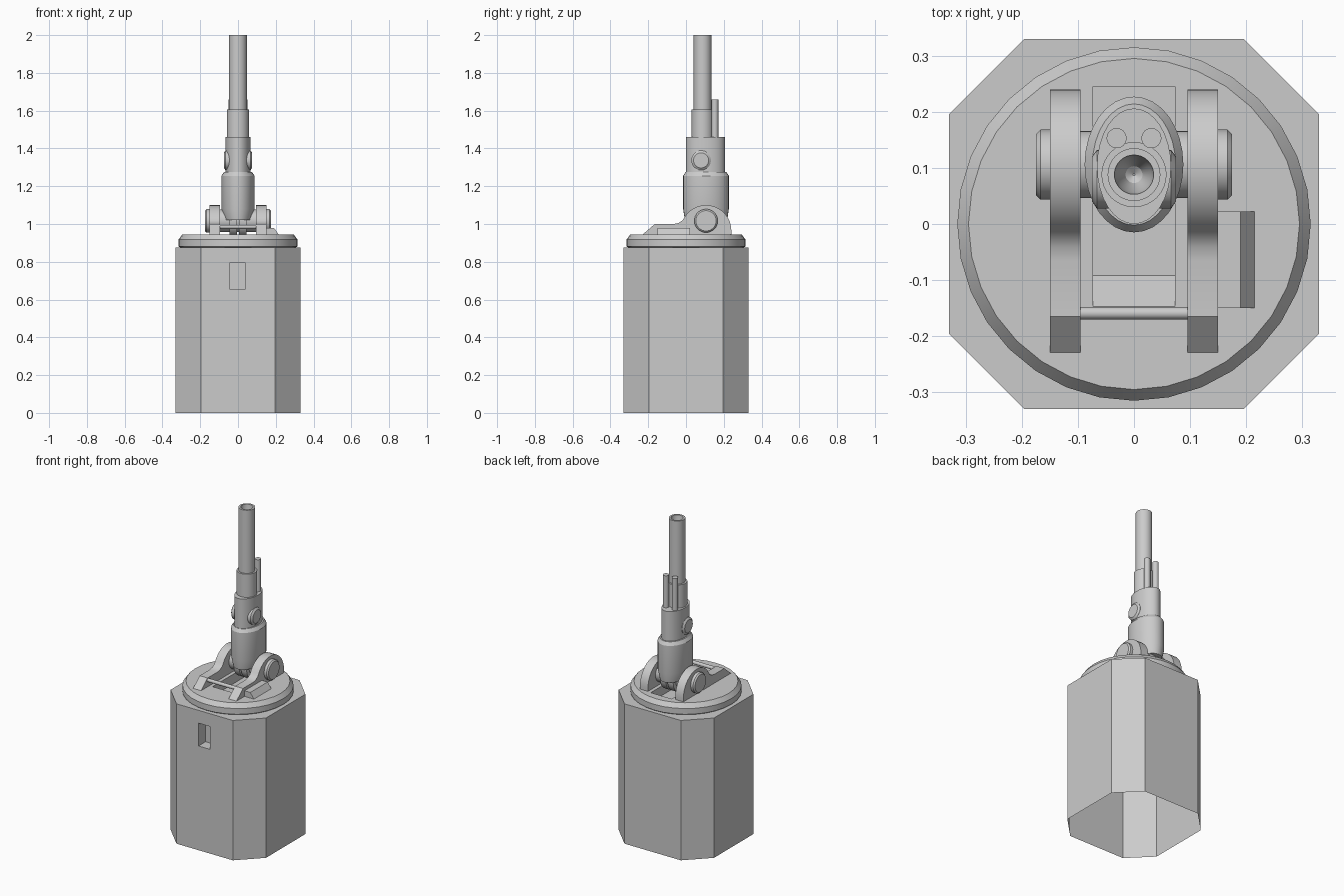
import bpy, bmesh
from math import sin, cos, pi, radians
from mathutils import Matrix, Vector

cube = bpy.data.objects.get("Cube")
if cube:
    bpy.data.objects.remove(cube, do_unlink=True)

GREY = (0.6, 0.6, 0.6, 1)
grey = bpy.data.materials.new("plain grey")
grey.use_nodes = True
grey.diffuse_color = GREY
grey.node_tree.nodes["Principled BSDF"].inputs["Base Color"].default_value = GREY


def finish(name, bm, smooth=True):
    bmesh.ops.recalc_face_normals(bm, faces=bm.faces)
    mesh = bpy.data.meshes.new(name)
    bm.to_mesh(mesh)
    bm.free()
    mesh.materials.append(grey)
    obj = bpy.data.objects.new(name, mesh)
    bpy.context.collection.objects.link(obj)
    if smooth:
        bpy.ops.object.select_all(action="DESELECT")
        obj.select_set(True)
        bpy.context.view_layer.objects.active = obj
        bpy.ops.object.shade_smooth_by_angle(angle=radians(30))
    return obj


def loft(name, rings, centre=(0, 0, 0), sides=32, along_x=False):
    """Stack elliptical rings (height, x radius, y radius) and cap the ends."""
    bm = bmesh.new()
    loops = []
    for h, rx, ry in rings:
        loops.append([bm.verts.new((rx * cos(2 * pi * i / sides),
                                    ry * sin(2 * pi * i / sides), h)) for i in range(sides)])
    for a, b in zip(loops, loops[1:]):
        for i in range(sides):
            j = (i + 1) % sides
            bm.faces.new((a[i], a[j], b[j], b[i]))
    bm.faces.new(loops[0])
    bm.faces.new(loops[-1])
    turn = Matrix.Rotation(pi / 2, 4, "Y") if along_x else Matrix()
    bm.transform(Matrix.Translation(centre) @ turn)
    return finish(name, bm)


def prism(points, place, low, high):
    """Extrude an outline; place(u, v, w) maps it into space."""
    bm = bmesh.new()
    face = bm.faces.new([bm.verts.new(place(u, v, low)) for u, v in points])
    new = bmesh.ops.extrude_face_region(bm, geom=[face])["geom"]
    shift = Vector(place(0, 0, high)) - Vector(place(0, 0, low))
    bmesh.ops.translate(bm, vec=shift, verts=[g for g in new if isinstance(g, bmesh.types.BMVert)])
    bmesh.ops.recalc_face_normals(bm, faces=bm.faces)
    return bm


def upright(x, y, z):
    return (x, y, z)


def sideways(y, z, x):
    return (x, y, z)


def lengthways(x, z, y):
    return (x, y, z)


# Octagonal housing, open underneath, with a slot in the front
W, C, TOP = 0.33, 0.195, 0.875
octagon = [(C, -W), (W, -C), (W, C), (C, W), (-C, W), (-W, C), (-W, -C), (-C, -W)]
bm = prism(octagon, upright, 0, TOP)
bmesh.ops.delete(bm, geom=[f for f in bm.faces if f.normal.z < -0.9], context="FACES_ONLY")
front = next(f for f in bm.faces if f.normal.y < -0.9)
bmesh.ops.inset_individual(bm, faces=[front], thickness=0.1)
for v in front.verts:
    v.co.x = 0.037 if v.co.x > 0 else -0.042
    v.co.z = 0.795 if v.co.z > TOP / 2 else 0.652
inner = bmesh.ops.extrude_discrete_faces(bm, faces=[front])["faces"][0]
rim = list(inner.verts)
bm.verts.ensure_lookup_table()
bmesh.ops.translate(bm, vec=(0, 0.07, 0), verts=rim)
finish("octagonal_housing", bm, smooth=False)

# Turntable with a sunken well, sloped at the front
table = loft("turntable", [(TOP, 0.305, 0.305), (0.882, 0.315, 0.315),
                           (0.918, 0.315, 0.315), (0.945, 0.295, 0.295)])
well = [(-0.147, 0.945), (-0.152, 0.95), (-0.152, 1.0), (0.245, 1.0), (0.245, 0.885), (-0.092, 0.885)]
cutter = finish("well_cutter", prism(well, sideways, -0.073, 0.073), smooth=False)
cutter.hide_render = True
cut = table.modifiers.new("well", "BOOLEAN")
cut.operation, cut.solver, cut.object = "DIFFERENCE", "EXACT", cutter
bpy.context.view_layer.objects.active = table
bpy.ops.object.modifier_apply(modifier=cut.name)
bpy.data.objects.remove(cutter, do_unlink=True)

# Bracket cheeks: sloped toe, flat step and a rounded lug around the pivot
PY, PZ = 0.106, 1.017
lug_z, lug_r = 0.966, 0.134
cheek = [(0.24, 0.94), (-0.235, 0.94), (-0.165, 1.0), (-0.065, 1.0), (-0.04, 1.005), (-0.02, 1.018)]
cheek += [(PY + lug_r * cos(radians(a)), lug_z + lug_r * sin(radians(a))) for a in range(150, -1, -10)]
for side, s in (("left", 1), ("right", -1)):
    finish(side + "_cheek", prism(cheek, sideways, s * 0.095, s * 0.15))
    loft(side + "_pivot_cap", [(s * 0.14, 0.062, 0.062), (s * 0.167, 0.062, 0.062),
                               (s * 0.175, 0.054, 0.054)], (0, PY, PZ), along_x=True)
    # Drive discs beneath the barrel
    loft(side + "_drive_disc", [(s * 0.006, 0.085, 0.085), (s * 0.045, 0.085, 0.085)],
         (0, PY, PZ), along_x=True)
    # Sleeve knobs
    loft(side + "_knob", [(s * 0.04, 0.052, 0.052), (s * 0.066, 0.052, 0.052),
                          (s * 0.075, 0.04, 0.04)], (0, 0.08, 1.337), along_x=True)
    # Recoil rods
    loft(side + "_recoil_rod", [(1.44, 0.018, 0.018), (1.66, 0.018, 0.018)],
         (s * 0.031, 0.153, 0), sides=16)

loft("pivot_pin", [(-0.14, 0.06, 0.06), (0.14, 0.06, 0.06)], (0, PY, PZ), along_x=True)
loft("cross_bar", [(-0.1, 0.011, 0.011), (0.1, 0.011, 0.011)], (0, -0.159, 0.985),
     sides=16, along_x=True)

# Side box with a sloped outer face
box = [(0.14, 0.94), (0.215, 0.94), (0.215, 0.945), (0.19, 0.98), (0.14, 0.98)]
finish("side_box", prism(box, lengthways, -0.15, 0.022), smooth=False)

# Barrel assembly, from the breech to the muzzle
loft("breech", [(1.02, 0.073, 0.112), (1.08, 0.088, 0.121), (1.255, 0.088, 0.121),
                (1.275, 0.074, 0.108)], (0, 0.106, 0))
loft("sleeve", [(1.26, 0.066, 0.103), (1.46, 0.066, 0.103)], (0, 0.103, 0))
loft("barrel_collar", [(1.45, 0.058, 0.058), (1.605, 0.058, 0.058)], (0, 0.088, 0))
loft("barrel", [(1.59, 0.047, 0.047), (2.0, 0.047, 0.047), (2.0, 0.035, 0.035),
                (1.94, 0.03, 0.03), (1.9, 0.015, 0.015), (1.89, 0.002, 0.002)], (0, 0.088, 0))
